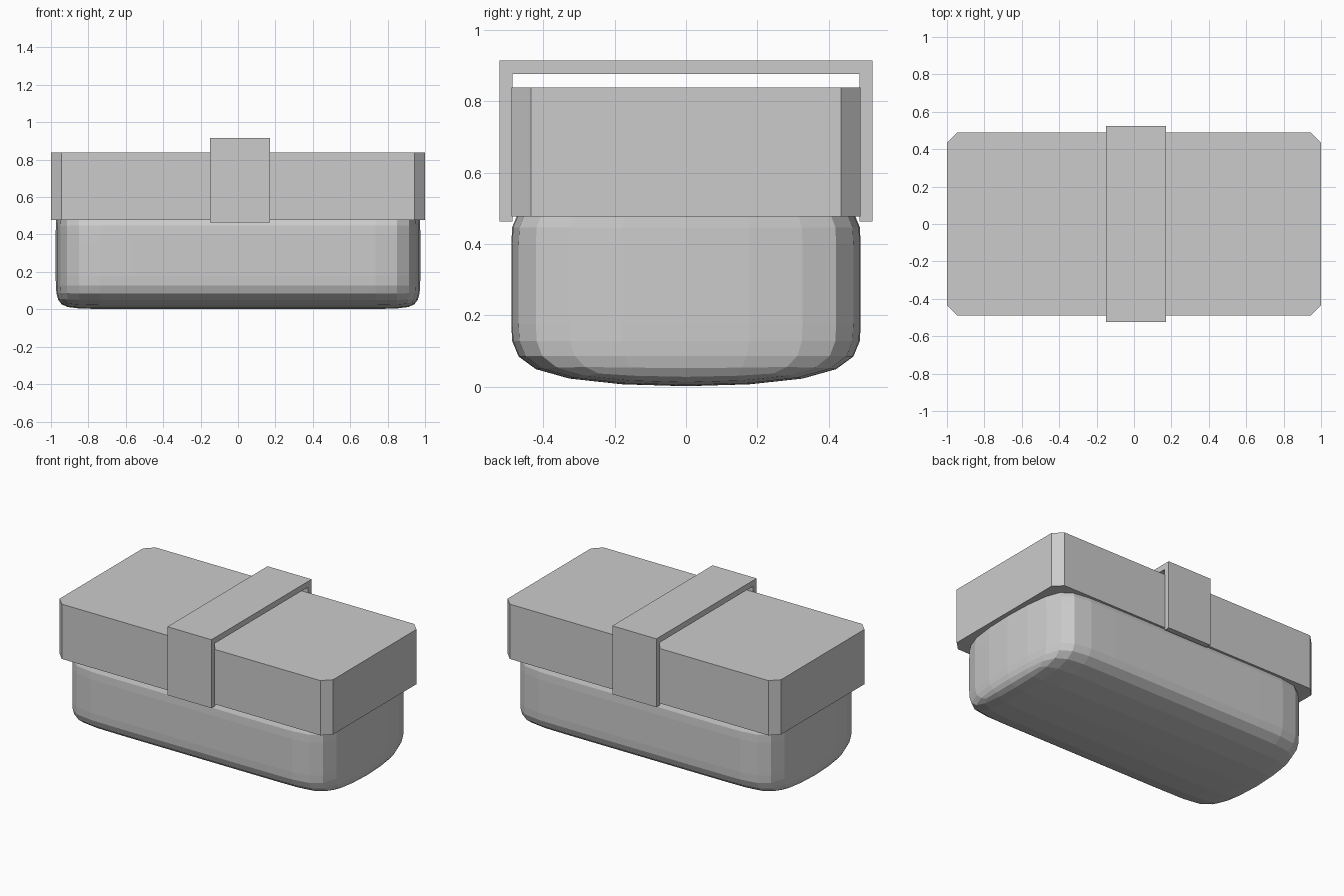
import bpy, bmesh
from mathutils import Vector

if "Cube" in bpy.data.objects:
    bpy.data.objects.remove(bpy.data.objects["Cube"])


def finish(name, bm):
    bmesh.ops.recalc_face_normals(bm, faces=bm.faces)
    mesh = bpy.data.meshes.new(name)
    bm.to_mesh(mesh)
    bm.free()
    obj = bpy.data.objects.new(name, mesh)
    bpy.context.collection.objects.link(obj)
    return obj


def block(lo, hi):
    bm = bmesh.new()
    bmesh.ops.create_cube(bm, size=1)
    for v in bm.verts:
        v.co = Vector([lo[i] if v.co[i] < 0 else hi[i] for i in range(3)])
    return bm


def prism(name, points, step):
    bm = bmesh.new()
    face = bm.faces.new([bm.verts.new(p) for p in points])
    ext = bmesh.ops.extrude_face_region(bm, geom=[face], use_keep_orig=True)
    moved = [g for g in ext["geom"] if isinstance(g, bmesh.types.BMVert)]
    bmesh.ops.translate(bm, verts=moved, vec=step)
    return finish(name, bm)


# Rounded tub: subdivided box with support loops along x and z
bm = block((-0.983, -0.49, -0.006), (0.983, 0.49, 0.58))
for co, no in (((-0.783, 0, 0), (1, 0, 0)), ((0.783, 0, 0), (1, 0, 0)),
               ((0, 0, 0.165), (0, 0, 1)), ((0, 0, 0.41), (0, 0, 1))):
    bmesh.ops.bisect_plane(bm, geom=bm.verts[:] + bm.edges[:] + bm.faces[:],
                           plane_co=co, plane_no=no)
tub = finish("tub", bm)
sub = tub.modifiers.new("round", "SUBSURF")
sub.levels = sub.render_levels = 2

# Lid with chamfered vertical corners
X, Y, C = 1.0, 0.49, 0.055
lid_outline = [(X, -Y + C), (X, Y - C), (X - C, Y), (-X + C, Y),
               (-X, Y - C), (-X, -Y + C), (-X + C, -Y), (X - C, -Y)]
prism("lid", [(x, y, 0.477) for x, y in lid_outline], (0, 0, 0.362))

# Strap bridging over the lid
half = [(0.523, 0.915), (0.523, 0.463), (0.487, 0.463), (0.487, 0.877)]
strap_outline = half + [(-y, z) for y, z in reversed(half)]
prism("strap", [(-0.15, y, z) for y, z in strap_outline], (0.322, 0, 0))
